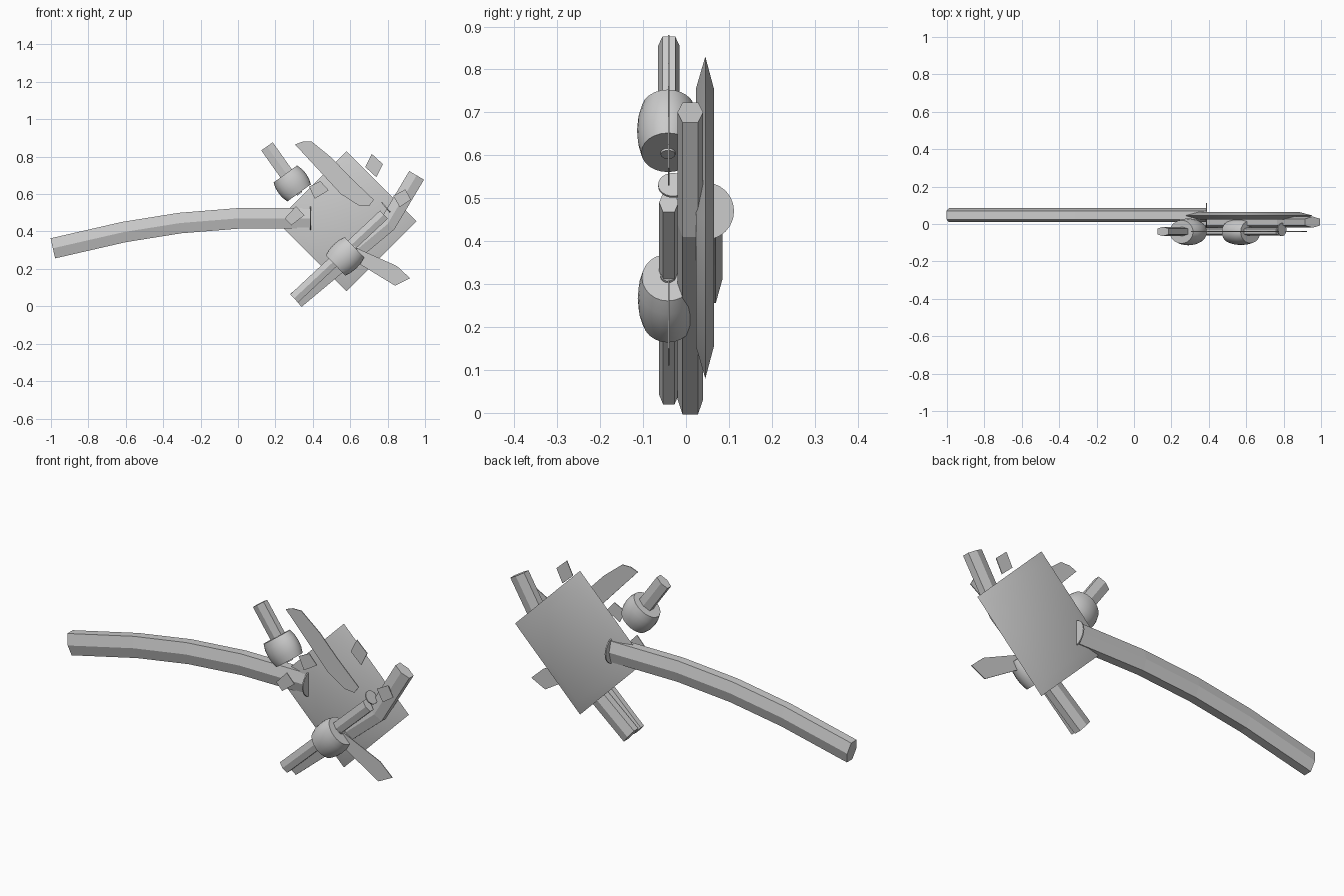
import bpy, bmesh, math
from mathutils import Vector

if "Cube" in bpy.data.objects:
    bpy.data.objects.remove(bpy.data.objects["Cube"])


def finish(bm, name, smooth=False):
    bmesh.ops.recalc_face_normals(bm, faces=bm.faces)
    me = bpy.data.meshes.new(name)
    bm.to_mesh(me)
    bm.free()
    ob = bpy.data.objects.new(name, me)
    bpy.context.collection.objects.link(ob)
    if smooth:
        bpy.ops.object.select_all(action='DESELECT')
        ob.select_set(True)
        bpy.context.view_layer.objects.active = ob
        bpy.ops.object.shade_smooth_by_angle(angle=math.radians(35))
    return ob


def skin(bm, rings):
    """Join equal rings of points into a closed tube."""
    vs = [[bm.verts.new(p) for p in r] for r in rings]
    n = len(vs[0])
    for a, b in zip(vs, vs[1:]):
        for i in range(n):
            j = (i + 1) % n
            bm.faces.new((a[i], a[j], b[j], b[i]))
    bm.faces.new(vs[0][::-1])
    bm.faces.new(vs[-1])


def hex_bar(name, path, y, width, depth):
    """Six-sided bar swept along a path in the x-z plane."""
    w, d = width / 2, depth / 2
    sec = [(w, -.6 * d), (w, .6 * d), (0, d), (-w, .6 * d), (-w, -.6 * d), (0, -d)]
    pts = [Vector(p) for p in path]
    rings = []
    for i, p in enumerate(pts):
        t = Vector((0, 0))
        if i:
            t += (p - pts[i - 1]).normalized()
        if i < len(pts) - 1:
            t += (pts[i + 1] - p).normalized()
        t.normalize()
        rings.append([(p.x - t.y * u, y + v, p.y + t.x * u) for u, v in sec])
    bm = bmesh.new()
    skin(bm, rings)
    return finish(bm, name)


def lathe(name, centre, axis, profile, squash=1.0, n=24):
    """Turned part whose axis lies in the x-z plane, squashed in y."""
    a = Vector((axis[0], 0, axis[1])).normalized()
    side = Vector((-a.z, 0, a.x))
    c = Vector(centre)
    rings = []
    for t, r in profile:
        rings.append([c + a * t + side * (r * math.cos(k)) + Vector((0, r * squash * math.sin(k), 0))
                      for k in (2 * math.pi * i / n for i in range(n))])
    bm = bmesh.new()
    skin(bm, rings)
    return finish(bm, name, True)


def blade(name, outline, y=-.04, t=.004):
    """Thin flat sheet facing the front."""
    bm = bmesh.new()
    skin(bm, [[(x, y + s * t / 2, z) for x, z in outline] for s in (-1, 1)])
    return finish(bm, name)


# curved handle and the washer at its inner end
hex_bar("curved_handle", [(-.99, .31), (-.61, .397), (-.31, .445), (0, .47), (.39, .47)],
        .047, .11, .075)
lathe("handle_washer", (.388, .045, .47), (1, 0), [(-.003, .067), (.003, .067)])

# diamond back plate with thinned rim
bm = bmesh.new()
skin(bm, [[(.58 + r * dx, y, .455 + r * dz) for dx, dz in ((1, 0), (0, 1), (-1, 0), (0, -1))]
          for r, y in ((.3, .023), (.375, .045), (.3, .065))])
finish(bm, "back_plate", True)

# bent frame bar
hex_bar("bent_bar", [(.31, .032), (.80, .44), (.955, .70)], .01, .092, .06)

# rods carrying the barrels
hex_bar("upper_rod", [(.155, .855), (.30, .65)], -.04, .075, .05)
hex_bar("lower_rod", [(.30, .042), (.78, .49)], -.04, .06, .045)

# bulged barrels with small axle pins
for name, c, ax, L, r in (("upper", (.29, -.042, .657), (.59, -.81), .125, .09),
                          ("lower", (.572, -.042, .267), (.72, .69), .14, .088)):
    h = L / 2
    lathe(name + "_barrel", c, ax,
          [(-h, r * .86), (-h * .5, r * .97), (0, r), (h * .5, r * .97), (h, r * .86)], .8)
    lathe(name + "_pin", c, ax, [(0, .017), (h + .006, .017)])

# thin blades
blade("upper_blade", [(.305, .865), (.345, .88), (.395, .88), (.50, .795), (.60, .69), (.726, .57),
                      (.70, .535), (.644, .54), (.55, .60), (.43, .73)])
blade("lower_blade", [(.58, .34), (.66, .30), (.85, .215), (.92, .15), (.84, .11), (.66, .22), (.58, .27)])

# small loose chips
chips = [[(.715, .815), (.775, .76), (.74, .69), (.68, .745)],
         [(.38, .64), (.44, .67), (.485, .62), (.41, .575)],
         [(.25, .47), (.31, .535), (.355, .487), (.285, .433)],
         [(.83, .59), (.895, .625), (.925, .57), (.865, .53)]]
for i, c in enumerate(chips):
    blade("chip_%d" % (i + 1), c)

# small end disc on the lower rod
lathe("rod_end_disc", (.79, -.03, .53), (.77, .64), [(-.003, .035), (.003, .035)])
